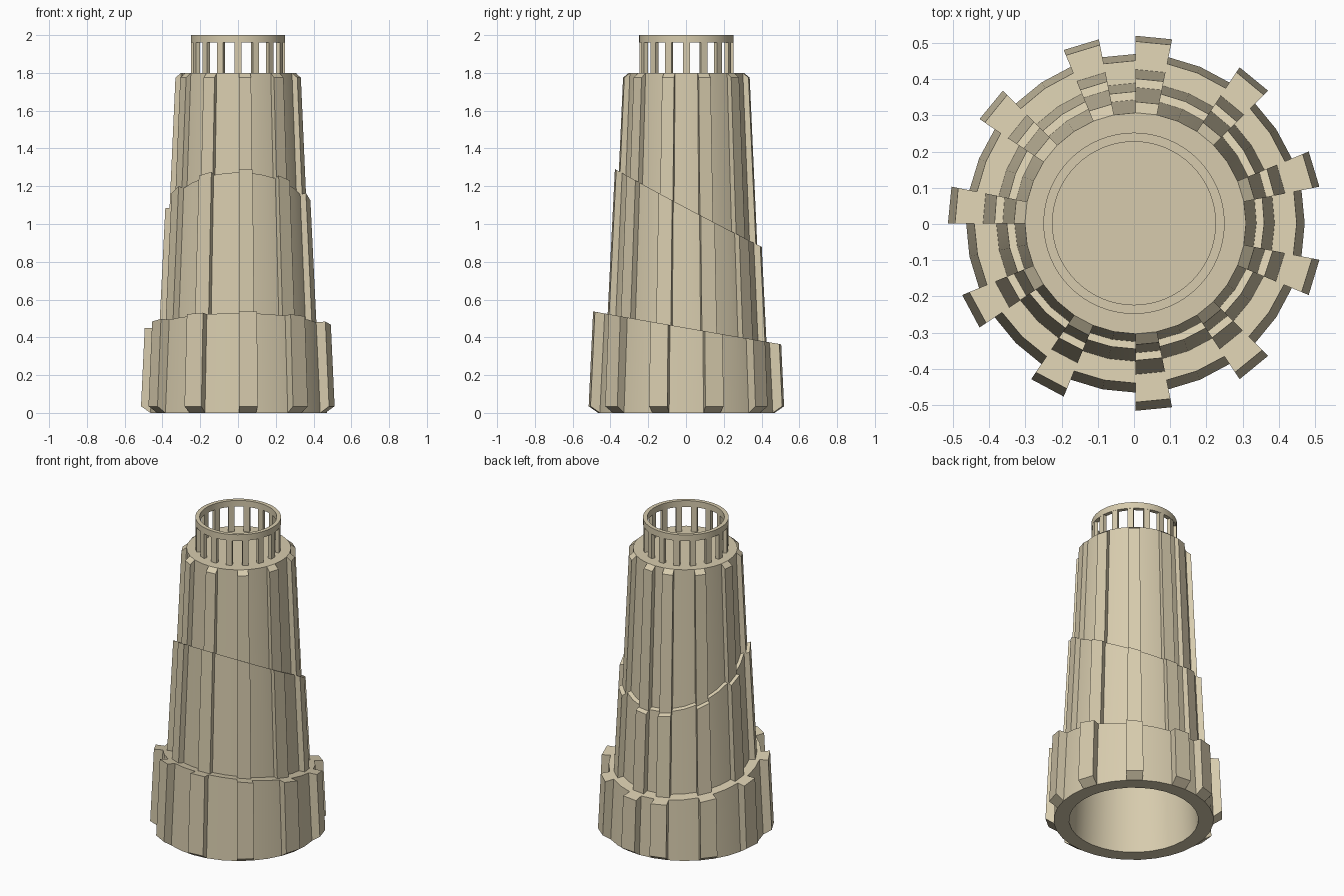
import bpy, bmesh, math
from mathutils import Matrix

if "Cube" in bpy.data.objects:
    bpy.data.objects.remove(bpy.data.objects["Cube"])

SEG = 32
CX, CY = 0.004, 0.002

stone = bpy.data.materials.new("sandy_beige")
stone.diffuse_color = (0.68, 0.60, 0.42, 1)
stone.use_nodes = True
stone.node_tree.nodes["Principled BSDF"].inputs["Base Color"].default_value = stone.diffuse_color


def finish(bm, name, recalc=True):
    bmesh.ops.remove_doubles(bm, verts=bm.verts, dist=1e-5)
    if recalc:
        bmesh.ops.recalc_face_normals(bm, faces=bm.faces)
    me = bpy.data.meshes.new(name)
    bm.to_mesh(me)
    bm.free()
    ob = bpy.data.objects.new(name, me)
    bpy.context.collection.objects.link(ob)
    me.materials.append(stone)
    bpy.ops.object.select_all(action='DESELECT')
    ob.select_set(True)
    bpy.context.view_layer.objects.active = ob
    bpy.ops.object.shade_smooth_by_angle(angle=math.radians(25))
    return ob


def layer(name, body, rib, z0, top, inner_top, inner_bottom, foot=0.0, crown=0.0):
    """Tapered 32-sided shell; every third side stands proud as a rib.
    body(z), rib(z) give radii, top(y) gives the slanted upper edge."""
    bm = bmesh.new()

    def P(r, a, z):
        return bm.verts.new((r * math.cos(a) + CX, r * math.sin(a) + CY, z))

    def quad(*pts):
        bm.faces.new([P(*p) for p in pts])

    def profile(a):
        zt = top(body(top(0)) * math.sin(a))
        zr = top(rib(top(0)) * math.sin(a)) - crown
        zi = top(inner_top * math.sin(a))
        return ((inner_bottom, a, z0), (body(z0), a, z0), (rib(z0 + foot), a, z0 + foot),
                (rib(zr), a, zr), (body(zt), a, zt), (inner_top, a, zi))

    for i in range(SEG):
        a = profile(math.radians(90 - 360 / SEG * i))
        b = profile(math.radians(90 - 360 / SEG * (i + 1)))
        if i % 3 == 0:
            for k in range(5):
                quad(a[k], a[k + 1], b[k + 1], b[k])
            for s in (a, b):                       # rib flanks
                quad(s[1], s[2], s[3], s[4])
        else:
            for k, m in ((0, 1), (1, 4), (4, 5)):
                quad(a[k], a[m], b[m], b[k])
    return finish(bm, name)


# three stacked wall layers with slanted upper edges
layer("lower_wall", lambda z: 0.467 - 0.049 * z, lambda z: 0.519 - 0.047 * z,
      0.0, lambda y: 0.45 - 0.175 * y, 0.36, 0.378, foot=0.035)
layer("middle_wall", lambda z: 0.404 - 0.045 * z, lambda z: 0.443 - 0.05 * z,
      0.25, lambda y: 1.085 - 0.53 * y, 0.325, 0.38)
layer("upper_wall", lambda z: 0.305 + 0.04 * (1.8 - z), lambda z: 0.335 + 0.045 * (1.78 - z),
      0.7, lambda y: 1.8, 0.24, 0.345, crown=0.025)

# smooth inner wall, seen through the open base
bm = bmesh.new()
bmesh.ops.create_cone(bm, cap_ends=False, segments=SEG, radius1=0.378, radius2=0.292, depth=1.77,
                      matrix=Matrix.Translation((CX, CY, 0.885)))
bmesh.ops.reverse_faces(bm, faces=bm.faces)
finish(bm, "inner_wall", recalc=False)

# roof disc
bm = bmesh.new()
bmesh.ops.create_cone(bm, cap_ends=True, segments=SEG, radius1=0.29, radius2=0.29, depth=0.03,
                      matrix=Matrix.Translation((CX, CY, 1.785)))
finish(bm, "roof")

# crown ring
bm = bmesh.new()
N = 64
sect = ((0.225, 1.96), (0.25, 1.96), (0.25, 2.0), (0.225, 2.0))
for i in range(N):
    a, b = (2 * math.pi * j / N for j in (i, i + 1))
    for k in range(4):
        (r, z), (s, w) = sect[k], sect[(k + 1) % 4]
        bm.faces.new([bm.verts.new((q * math.cos(t), q * math.sin(t) + CY, h))
                      for q, t, h in ((r, a, z), (s, a, w), (s, b, w), (r, b, z))])
finish(bm, "crown_ring")

# crown bars
bm = bmesh.new()
for i in range(16):
    a = math.radians(22.5 * i)
    m = (Matrix.Translation((0, CY, 0)) @ Matrix.Rotation(a, 4, 'Z')
         @ Matrix.Translation((0.2375, 0, 1.878)) @ Matrix.Diagonal((0.023, 0.036, 0.17, 1)))
    bmesh.ops.create_cube(bm, size=1, matrix=m)
finish(bm, "crown_bars")
